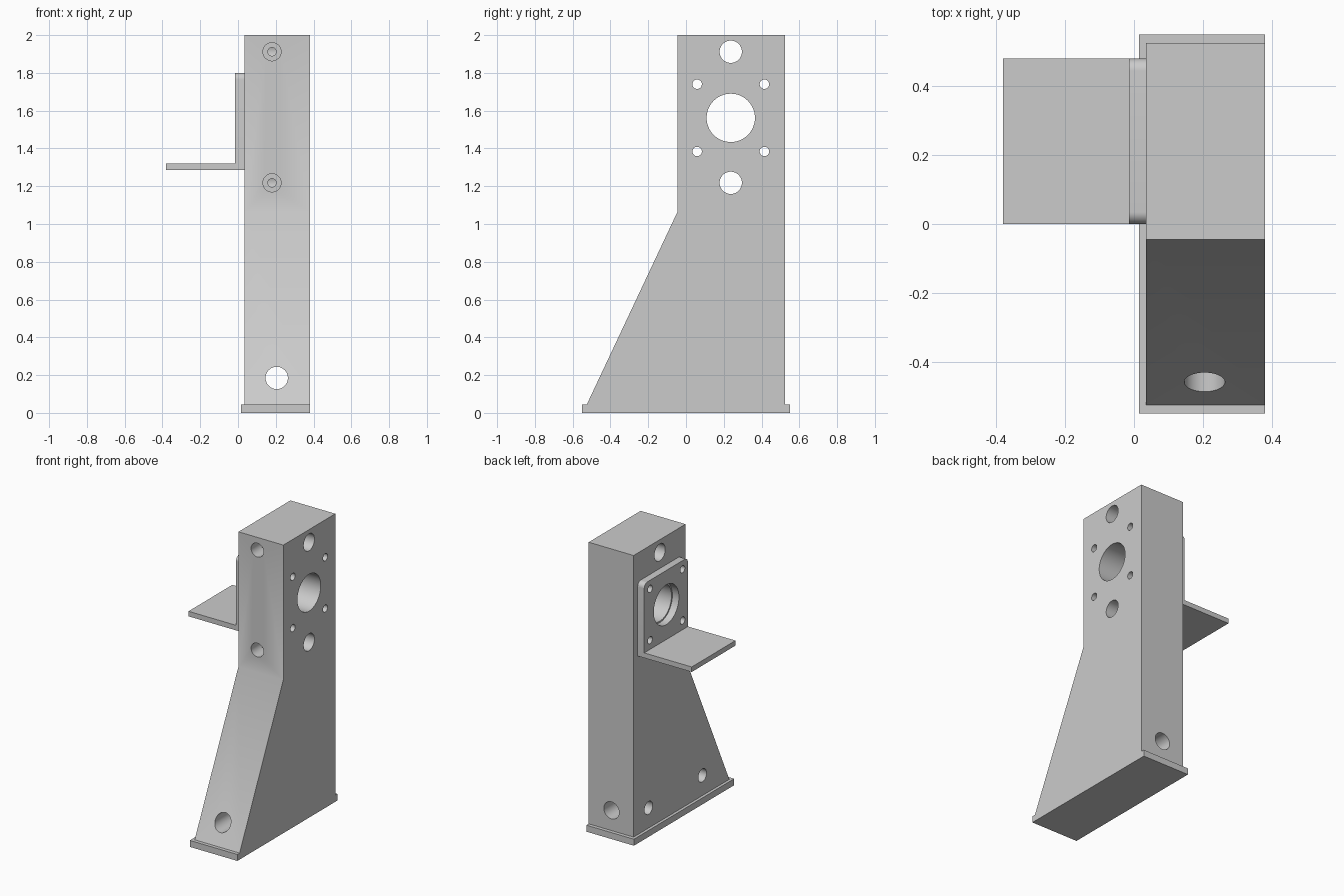
import bpy, bmesh
from mathutils import Matrix, Vector

cube = bpy.data.objects.get("Cube")
if cube:
    bpy.data.objects.remove(cube)

grey = bpy.data.materials.new("light_grey")
grey.use_nodes = True
GREY = (0.6, 0.6, 0.6, 1)
grey.diffuse_color = GREY
grey.node_tree.nodes["Principled BSDF"].inputs["Base Color"].default_value = GREY


def make_object(name, bm):
    bmesh.ops.recalc_face_normals(bm, faces=bm.faces)
    mesh = bpy.data.meshes.new(name)
    bm.to_mesh(mesh)
    bm.free()
    mesh.materials.append(grey)
    obj = bpy.data.objects.new(name, mesh)
    bpy.context.collection.objects.link(obj)
    return obj


def extrude_profile(name, profile, x0, x1, round_top=0):
    """Extrude a closed (y, z) outline along x, optionally rounding its top corners."""
    bm = bmesh.new()
    face = bm.faces.new([bm.verts.new((x0, y, z)) for y, z in profile])
    moved = bmesh.ops.extrude_face_region(bm, geom=[face])["geom"]
    bmesh.ops.translate(bm, vec=(x1 - x0, 0, 0),
                        verts=[g for g in moved if isinstance(g, bmesh.types.BMVert)])
    if round_top:
        top = max(z for y, z in profile)
        edges = [e for e in bm.edges if all(v.co.z > top - 0.001 for v in e.verts)
                 and abs(e.verts[0].co.x - e.verts[1].co.x) > 0.001]
        bmesh.ops.bevel(bm, geom=edges, offset=round_top, segments=8,
                        profile=0.5, affect='EDGES')
    return make_object(name, bm)


def rectangle(y0, y1, z0, z1):
    return [(y0, z0), (y1, z0), (y1, z1), (y0, z1)]


def drill(obj, start, end, radius):
    """Cut a round hole between two points."""
    a, b = Vector(start), Vector(end)
    bm = bmesh.new()
    turn = (b - a).to_track_quat('Z', 'Y').to_matrix().to_4x4()
    bmesh.ops.create_cone(bm, cap_ends=True, segments=48, radius1=radius, radius2=radius,
                          depth=(b - a).length,
                          matrix=Matrix.Translation((a + b) / 2) @ turn)
    cutter = make_object("hole_cutter", bm)
    cutter.hide_render = True
    mod = obj.modifiers.new("hole", 'BOOLEAN')
    mod.operation = 'DIFFERENCE'
    mod.solver = 'EXACT'
    mod.object = cutter
    bpy.context.view_layer.objects.active = obj
    bpy.ops.object.modifier_apply(modifier=mod.name)
    bpy.data.objects.remove(cutter)


# Upright column with sloping front foot
LEFT, INNER = 0.38, 0.035
FRONT, BACK = -0.045, 0.525
column = extrude_profile("column", [(-BACK, 0.045), (BACK, 0.045), (BACK, 2),
                                    (FRONT, 2), (FRONT, 1.065)], INNER, LEFT)

# Base flange, flush with the column on one side
base = extrude_profile("base_flange", rectangle(-0.55, 0.55, 0, 0.045), 0.015, LEFT)

# Mounting plate and shelf
plate = extrude_profile("mounting_plate", rectangle(0, 0.48, 1.285, 1.8),
                        -0.015, INNER, round_top=0.035)
shelf = extrude_profile("shelf", rectangle(0, 0.48, 1.285, 1.32), -0.38, -0.015)

# Main bore and four bolt holes through plate and column
CY, CZ = 0.237, 1.562
drill(column, (-0.1, CY, CZ), (0.5, CY, CZ), 0.128)
drill(plate, (-0.1, CY, CZ), (0.1, CY, CZ), 0.138)
for dy in (-0.178, 0.178):
    for dz in (-0.178, 0.178):
        for part in (column, plate):
            drill(part, (-0.1, CY + dy, CZ + dz), (0.5, CY + dy, CZ + dz), 0.025)

# Cross holes met by counterbored screw holes from the front
for z in (1.218, 1.912):
    drill(column, (-0.1, CY, z), (0.5, CY, z), 0.059)
    drill(column, (0.18, -0.2, z), (0.18, 0.06, z), 0.048)
    drill(column, (0.18, 0.0, z), (0.18, CY, z), 0.022)

# Long hole from front to back near the foot, and two side holes meeting it
FZ = 0.185
drill(column, (0.205, -0.8, FZ), (0.205, 0.8, FZ), 0.059)
for y in (-0.23, 0.36):
    drill(column, (-0.1, y, FZ), (0.205, y, FZ), 0.045)

# Smooth the bores and rounded corners, keep the machined edges sharp
for part in (column, base, plate, shelf):
    bpy.ops.object.select_all(action='DESELECT')
    part.select_set(True)
    bpy.context.view_layer.objects.active = part
    bpy.ops.object.shade_smooth_by_angle(angle=0.52)
